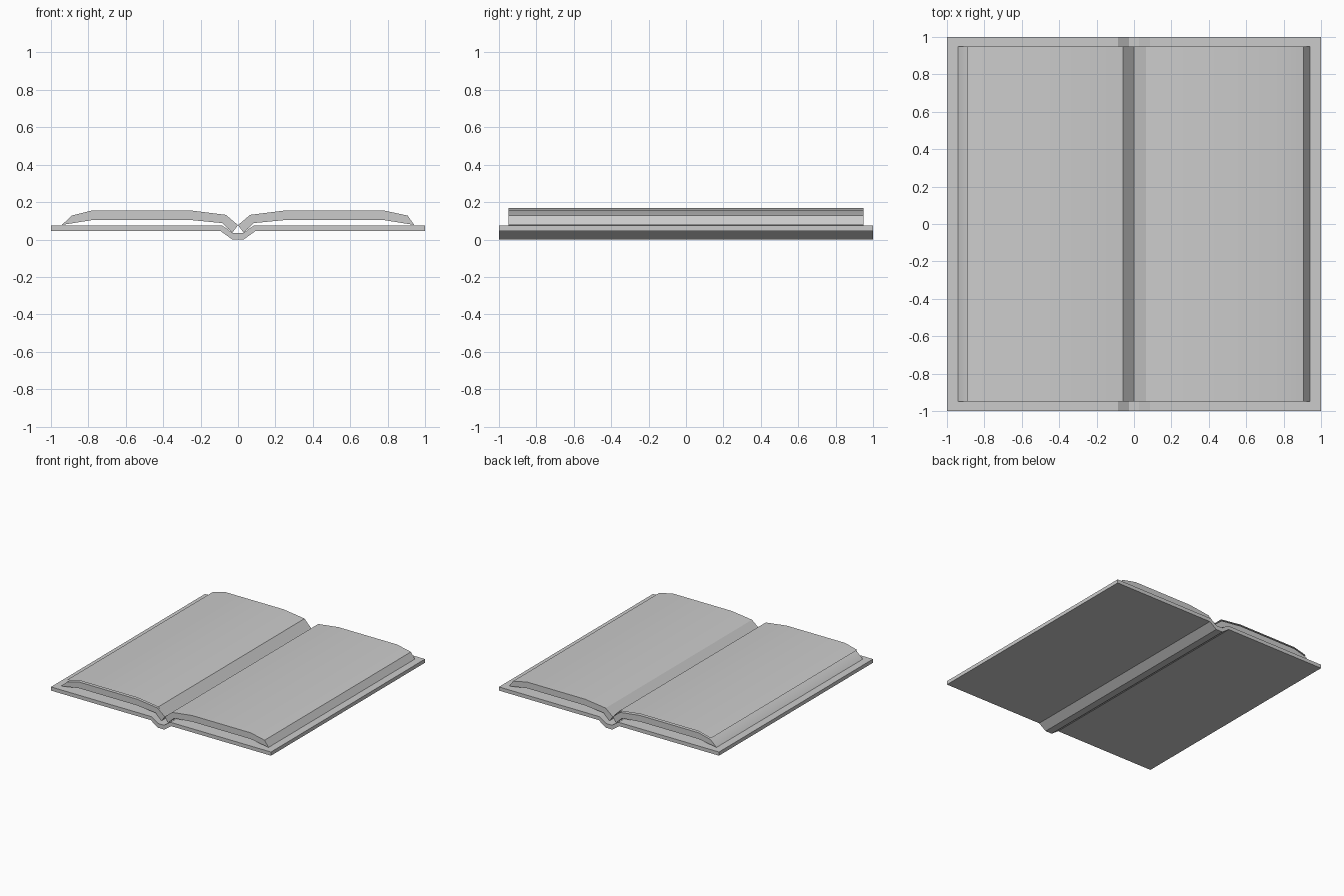
import bpy, math

if "Cube" in bpy.data.objects:
    bpy.data.objects.remove(bpy.data.objects["Cube"])


def extrude_profile(name, pts, half_y, closed=True):
    """Sweep an XZ profile along Y; closed profiles become solids, open ones sheets."""
    n = len(pts)
    verts = [(x, y, z) for y in (-half_y, half_y) for x, z in pts]
    faces = [(i, (i + 1) % n, (i + 1) % n + n, i + n) for i in range(n if closed else n - 1)]
    if closed:
        faces += [tuple(range(n))[::-1], tuple(range(n, 2 * n))]
    mesh = bpy.data.meshes.new(name)
    mesh.from_pydata(verts, [], faces)
    obj = bpy.data.objects.new(name, mesh)
    bpy.context.collection.objects.link(obj)
    # consistent outward normals, soft page curves with crisp edges
    bpy.ops.object.select_all(action='DESELECT')
    obj.select_set(True)
    bpy.context.view_layer.objects.active = obj
    if closed:
        bpy.ops.object.mode_set(mode='EDIT')
        bpy.ops.mesh.select_all(action='SELECT')
        bpy.ops.mesh.normals_make_consistent(inside=False)
        bpy.ops.object.mode_set(mode='OBJECT')
    bpy.ops.object.shade_smooth_by_angle(angle=math.radians(30))
    return obj


def mirrored(pts):
    return [(-x, z) for x, z in reversed(pts)]


# cover boards with the sunken spine
under = [(0.03, 0.0), (0.093, 0.045), (1.0, 0.045)]
upper = [(1.0, 0.075), (0.085, 0.075), (0.027, 0.035)]
half = under + upper
extrude_profile("cover", half + mirrored(half), 1.0)


# page blocks, the left one with a wider fore-edge slope
def page_block(name, side, crease_x):
    prof = [(0.0, 0.077), (0.065, 0.132), (0.25, 0.155), (0.78, 0.155), (crease_x, 0.128),
            (0.942, 0.078), (0.78, 0.104), (0.25, 0.104), (0.085, 0.088), (0.03, 0.037)]
    extrude_profile(name, [(side * x, z) for x, z in prof], 0.95)


page_block("right_pages", 1, 0.907)
page_block("left_pages", -1, 0.888)

# single loose page lying over the left block
extrude_profile("loose_page", [(-0.892, 0.14), (-0.78, 0.168), (-0.25, 0.168),
                               (-0.06, 0.143), (-0.003, 0.082)], 0.95, closed=False).data.flip_normals()
